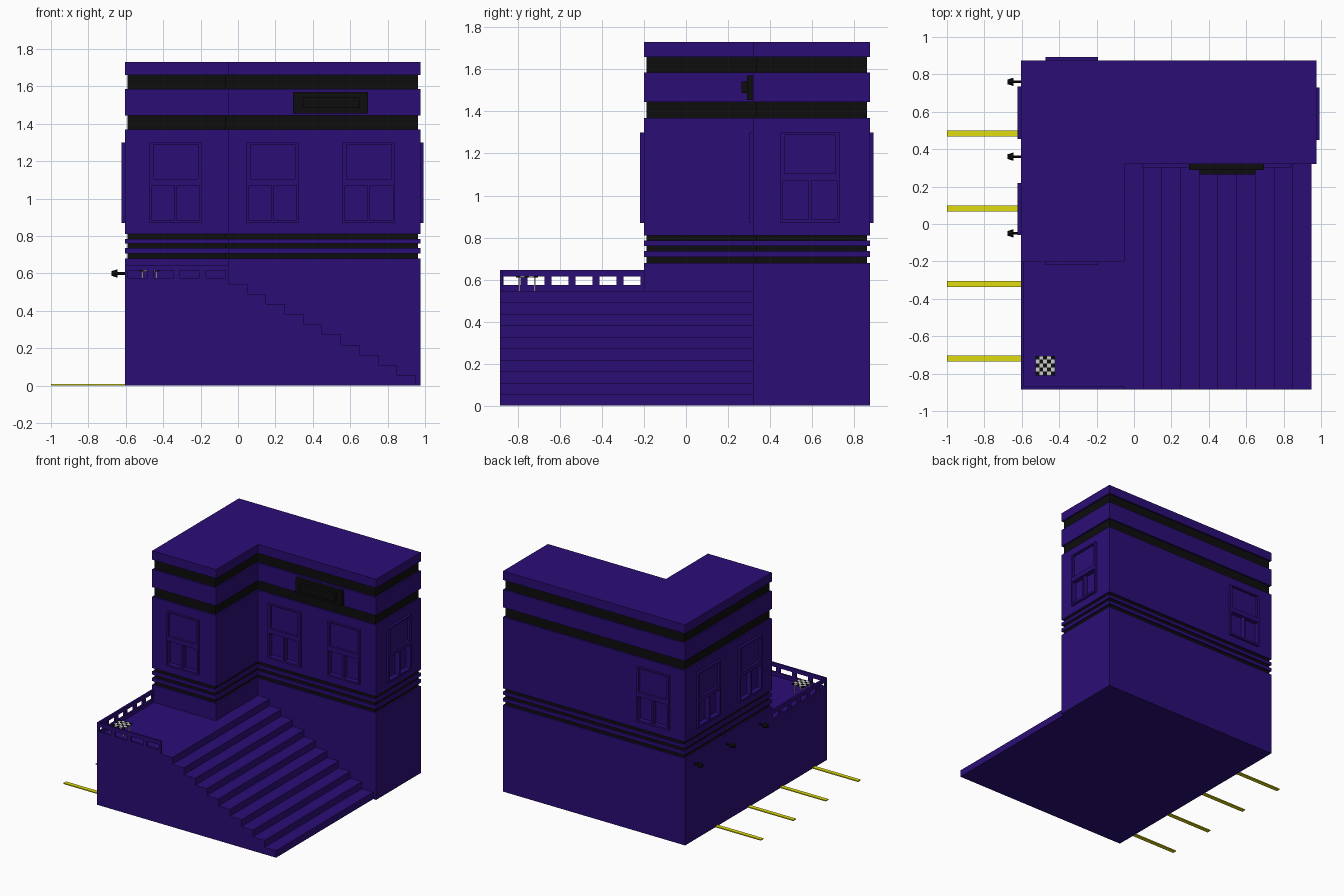
import bpy, bmesh, math
from mathutils import Matrix, Vector

if "Cube" in bpy.data.objects:
    bpy.data.objects.remove(bpy.data.objects["Cube"])


def material(name, rgb):
    m = bpy.data.materials.new(name)
    m.diffuse_color = (*rgb, 1)
    m.use_nodes = True
    m.node_tree.nodes["Principled BSDF"].inputs["Base Color"].default_value = m.diffuse_color
    return m


PURPLE = material("purple", (0.024, 0.004, 0.18))
BLACK = material("black", (0.004, 0.004, 0.004))
YELLOW = material("yellow", (0.75, 0.72, 0.005))
WHITE = material("white", (0.6, 0.6, 0.6))


def finish(name, bm, *mats):
    bmesh.ops.recalc_face_normals(bm, faces=bm.faces)
    me = bpy.data.meshes.new(name)
    bm.to_mesh(me)
    bm.free()
    for m in mats:
        me.materials.append(m)
    ob = bpy.data.objects.new(name, me)
    bpy.context.collection.objects.link(ob)
    return ob


def add_box(bm, x, y, z, mtx=Matrix()):
    size = Matrix.Diagonal((x[1] - x[0], y[1] - y[0], z[1] - z[0], 1))
    mid = Matrix.Translation((sum(x) / 2, sum(y) / 2, sum(z) / 2))
    bmesh.ops.create_cube(bm, size=1, matrix=mtx @ mid @ size)


def boxes(name, items, mat, mtx=Matrix()):
    bm = bmesh.new()
    for x, y, z in items:
        add_box(bm, x, y, z, mtx)
    return finish(name, bm, mat)


def prism(name, pts, offset, mat):
    bm = bmesh.new()
    face = bm.faces.new([bm.verts.new(p) for p in pts])
    ext = bmesh.ops.extrude_face_region(bm, geom=[face])
    # keep both caps so the prism is closed
    verts = [g for g in ext["geom"] if isinstance(g, bmesh.types.BMVert)]
    bmesh.ops.translate(bm, verts=verts, vec=offset)
    if face.is_valid is False or len(bm.faces) < len(pts) + 2:
        bmesh.ops.holes_fill(bm, edges=[e for e in bm.edges if e.is_boundary])
    return finish(name, bm, mat)


def l_block(name, z0, z1, inset, mat):
    i = inset
    pts = [(-.605 + i, -.2 + i), (-.05 - i, -.2 + i), (-.05 - i, .32 + i),
           (.975 - i, .32 + i), (.975 - i, .875 - i), (-.605 + i, .875 - i)]
    return prism(name, [(x, y, z0) for x, y in pts], Vector((0, 0, z1 - z0)), mat)


# L-shaped building, stacked from purple courses and recessed black bands
courses = [0, .68, .708, .735, .76, .785, .81, 1.37, 1.445, 1.585, 1.66, 1.73]
walls = None
for k, (z0, z1) in enumerate(zip(courses, courses[1:])):
    black = k % 2
    ob = l_block("black_band" if black else "wall_course", z0, z1,
                 .013 if black else 0, BLACK if black else PURPLE)
    if z0 == .81:
        walls = ob

# Windows: raised frames, lower panes sunk into the wall
windows = [(-.333, -.2, 0), (.186, .32, 0), (.7, .32, 0), (.975, .59, 90),
           (-.333, .875, 180), (-.605, .08, -90), (-.605, .595, -90)]
cut = bmesh.new()
for cx, cy, deg in windows:
    mtx = Matrix.Translation((cx, cy, 0)) @ Matrix.Rotation(math.radians(deg), 4, 'Z')
    y = (-.018, 0)
    bars = [((-.14, .14), y, (.87, .885)), ((-.14, .14), y, (1.07, 1.105)),
            ((-.14, .14), y, (1.29, 1.3)), ((-.007, .007), y, (.885, 1.07))]
    for s in (-1, 1):
        bars += [(sorted((s * .128, s * .14)), y, (.885, 1.07)),
                 (sorted((s * .12, s * .14)), y, (1.105, 1.29))]
        add_box(cut, sorted((s * .007, s * .128)), (-.05, .02), (.885, 1.07), mtx)
    boxes("window_frame", bars, PURPLE, mtx)
cutter = finish("pane_cutter", cut, PURPLE)
cutter.hide_render = True
mod = walls.modifiers.new("pane_recess", 'BOOLEAN')
mod.operation, mod.object, mod.solver = 'DIFFERENCE', cutter, 'EXACT'
bpy.context.view_layer.objects.active = walls
bpy.ops.object.modifier_apply(modifier=mod.name)
bpy.data.objects.remove(cutter)

# Stairs: stepped profile swept along y
TOP, N = .545, 10
rise = TOP / N
profile = [(-.05, 0)]
for k in range(N):
    z = TOP - k * rise
    profile += [(-.05 + .1 * k, z), (.05 + .1 * k, z)]
profile.append((.95, 0))
prism("stairs", [(x, -.885, z) for x, z in profile], Vector((0, 1.205, 0)), PURPLE)

# Terrace and its pierced parapet
boxes("terrace", [((-.605, -.05), (-.885, -.2), (0, TOP))], PURPLE)


def parapet(name, a, b, n, along_x):
    step, post = (b - a) / n, .017
    spans = [((a, b), (TOP, .575)), ((a, b), (.615, .645))]
    for k in range(n + 1):
        c = a + k * step
        spans.append(((max(a, c - post), min(b, c + post)), (.575, .615)))
    boxes(name, [(s, (-.885, -.87), z) if along_x else ((-.605, -.59), s, z)
                 for s, z in spans], PURPLE)


parapet("front_parapet", -.605, -.05, 4, True)
parapet("side_parapet", -.885, -.2, 6, False)

# Blank sign board with a raised plain panel
boxes("sign_board", [((.295, .695), (.29, .333), (1.455, 1.57)),
                     ((.35, .65), (.265, .29), (1.488, 1.542))], BLACK)

# Wall spouts on the left side
for y in (.76, .36, -.05):
    bm = bmesh.new()
    for x0, x1, r0, r1 in ((-.65, -.6, .007, .007), (-.675, -.645, .013, .022)):
        bmesh.ops.create_cone(
            bm, cap_ends=True, segments=8, radius1=r0, radius2=r1, depth=x1 - x0,
            matrix=Matrix.Translation(((x0 + x1) / 2, y, .6)) @ Matrix.Rotation(math.pi / 2, 4, 'Y'))
    finish("wall_spout", bm, BLACK)

# Parking lines
for y in (.485, .082, -.32, -.72):
    boxes("parking_line", [((-1, -.605), (y - .016, y + .016), (0, .008))], YELLOW)

# Table with a chequered top
tx, ty, n, w = -.475, -.757, 5, .105
bm = bmesh.new()
for i in range(n):
    for j in range(n):
        x, y = tx - w / 2 + i * w / n, ty - w / 2 + j * w / n
        old = len(bm.faces)
        add_box(bm, (x, x + w / n), (y, y + w / n), (.61, .618))
        bm.faces.ensure_lookup_table()
        for f in bm.faces[old:]:
            f.material_index = (i + j) % 2
finish("table_top", bm, BLACK, WHITE)
boxes("table_legs", [((tx + sx * .037 - .004, tx + sx * .037 + .004),
                      (ty + sy * .037 - .004, ty + sy * .037 + .004), (TOP, .61))
                     for sx in (-1, 1) for sy in (-1, 1)], WHITE)
